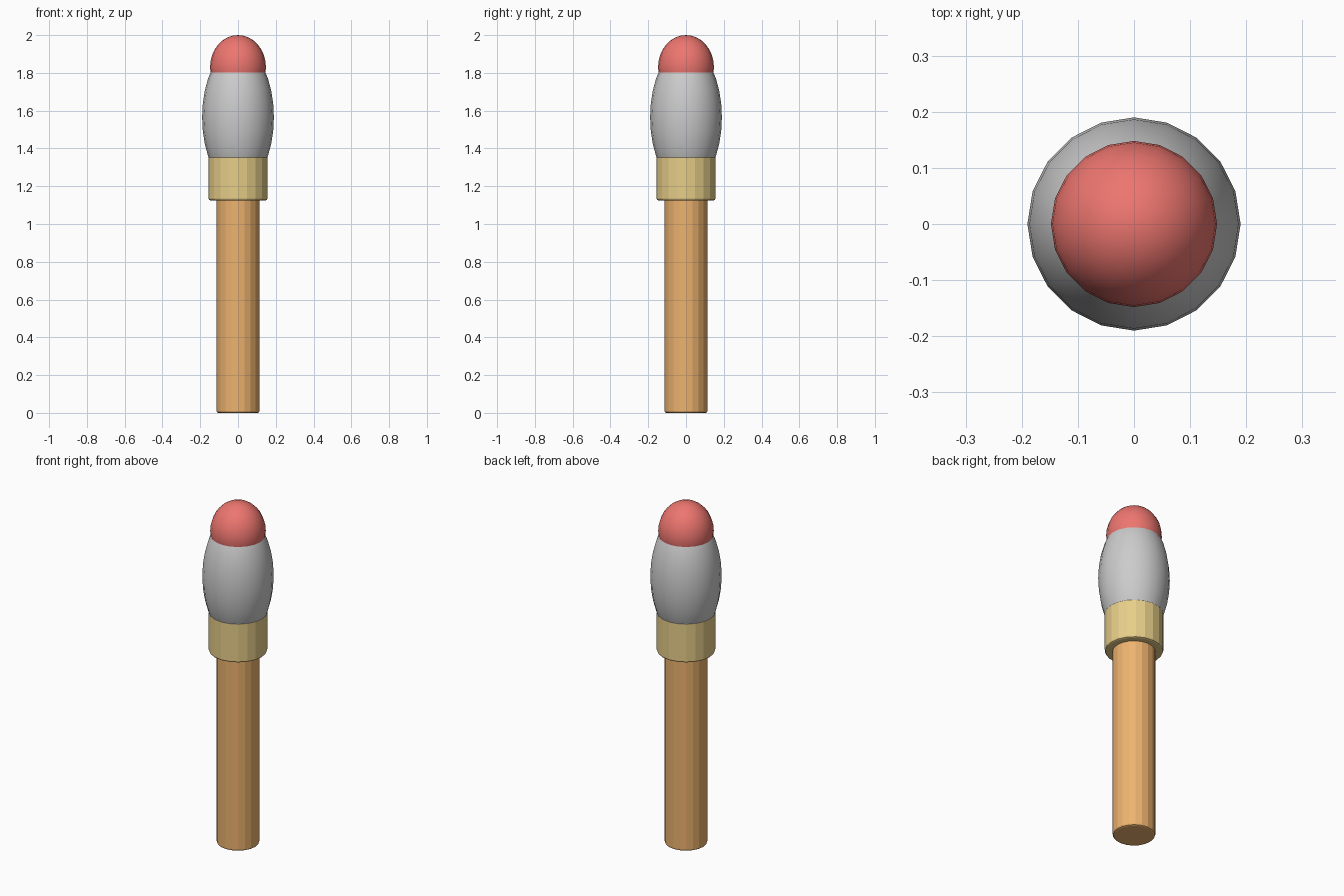
import bpy, math

if "Cube" in bpy.data.objects:
    bpy.data.objects.remove(bpy.data.objects["Cube"])

SIDES = 20

def material(name, rgb):
    m = bpy.data.materials.new(name)
    m.diffuse_color = (*rgb, 1)
    m.use_nodes = True
    m.node_tree.nodes["Principled BSDF"].inputs["Base Color"].default_value = m.diffuse_color
    return m

def rod(name, radius, z0, z1, bevel, mat):
    bpy.ops.mesh.primitive_cylinder_add(vertices=SIDES, radius=radius, depth=z1 - z0,
                                        location=(0, 0, (z0 + z1) / 2))
    o = bpy.context.object
    o.name = name
    b = o.modifiers.new("rounded rims", 'BEVEL')
    b.width = bevel
    b.segments = 2
    b.limit_method = 'ANGLE'
    b.angle_limit = math.radians(40)
    o.data.materials.append(mat)

def egg(name, radius, half_height, z, mat=None):
    bpy.ops.mesh.primitive_uv_sphere_add(segments=SIDES, ring_count=16, radius=1, location=(0, 0, z))
    o = bpy.context.object
    o.name = name
    o.scale = (radius, radius, half_height)
    bpy.ops.object.transform_apply(location=False, rotation=False, scale=True)
    bpy.ops.object.shade_smooth()
    if mat:
        o.data.materials.append(mat)

# Wooden handle and metal collar
rod("handle", 0.114, 0.0, 1.2, 0.01, material("orange wood", (0.85, 0.45, 0.16)))
rod("collar", 0.156, 1.125, 1.36, 0.01, material("brass", (0.80, 0.62, 0.25)))

# Bristle bulb and painted tip, overlapping so the seams are level circles
egg("bristles", 0.19, 0.372, 1.565)
egg("paint_tip", 0.148, 0.17, 1.83, material("red paint", (0.85, 0.18, 0.16)))
